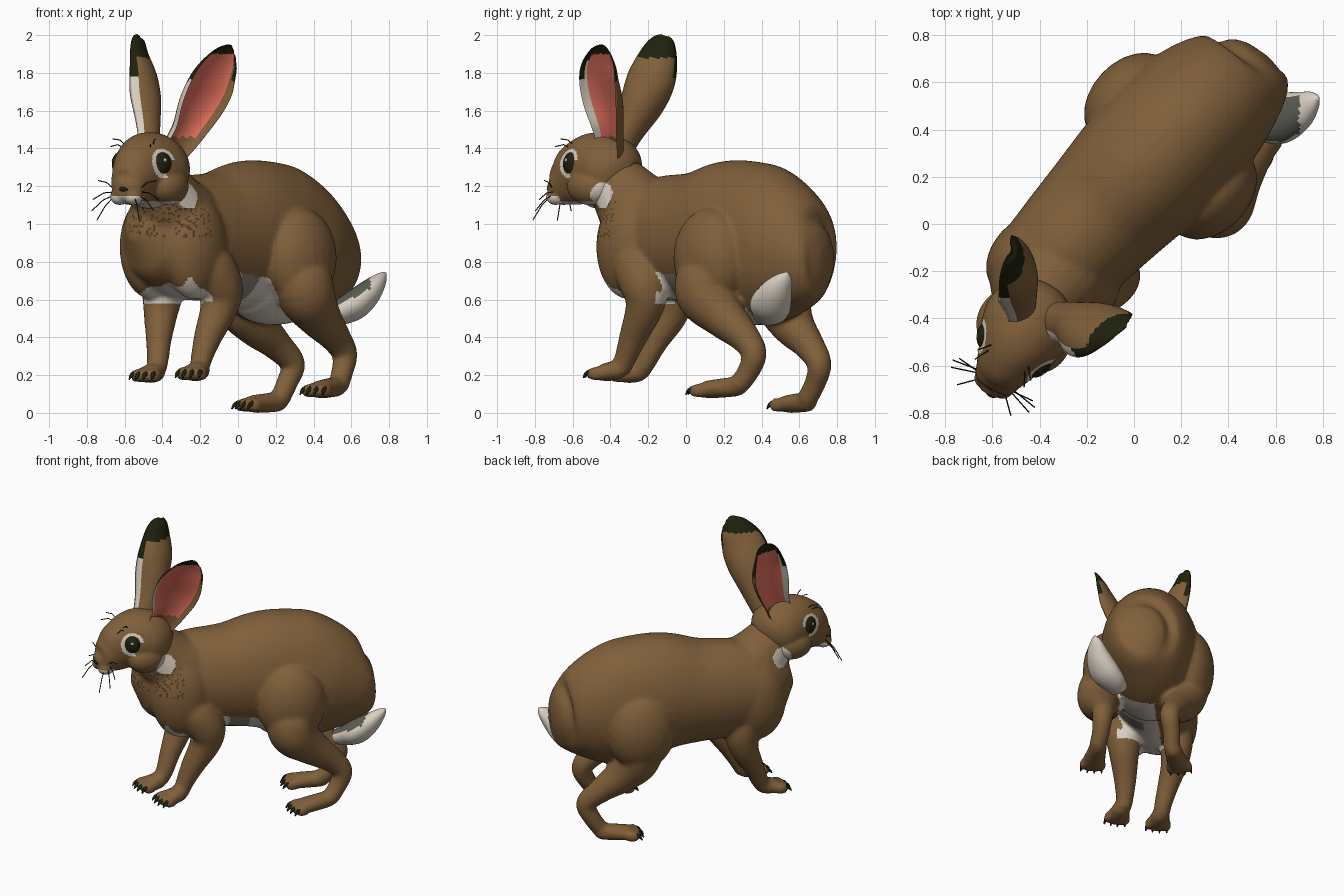
import bpy, bmesh, math, random
from mathutils import Vector, Matrix

random.seed(4)
if "Cube" in bpy.data.objects:
    bpy.data.objects.remove(bpy.data.objects["Cube"])


def material(name, r, g, b):
    m = bpy.data.materials.new(name)
    m.use_nodes = True
    m.diffuse_color = (r, g, b, 1)
    m.node_tree.nodes["Principled BSDF"].inputs["Base Color"].default_value = (r, g, b, 1)
    return m


BROWN = material("brown fur", .215, .115, .042)
FLECK = material("dark brown fur", .085, .045, .016)
WHITE = material("cream fur", .70, .63, .54)
GREY = material("grey fur", .25, .23, .19)
DUSK = material("dark grey fur", .10, .105, .085)
BLACK = material("dark claw", .014, .015, .004)
PINK = material("ear pink", .9, .19, .13)

# Body and head axes: the animal stands diagonally
BACK, SIDE = Vector((.685, .728, 0)), Vector((.728, -.685, 0))
FACE, CHEEK = Vector((-.5, -.866, 0)), Vector((.866, -.5, 0))
UP = Vector((0, 0, 1))


def head_at(u, v, z):
    return Vector((-.47, -.46, z)) + FACE * u + CHEEK * v


def spline(rows, steps):
    out = []
    for i in range(len(rows) - 1):
        quad = (rows[max(i - 1, 0)], rows[i], rows[i + 1], rows[min(i + 2, len(rows) - 1)])
        for k in range(steps):
            t = k / steps
            out.append([.5 * (2 * b + (c - a) * t + (2 * a - 5 * b + 4 * c - d) * t * t
                              + (3 * b - a - 3 * c + d) * t ** 3) for a, b, c, d in zip(*quad)])
    return out + [list(rows[-1])]


# Sweep of elliptical rings: rows are x, y, z, radius along axis, other radius
def loft(bm, rows, axis, n=32, steps=6, front=1):
    rows = spline(rows, steps)
    pts = [Vector(r[:3]) for r in rows]
    rings = []
    for i, r in enumerate(rows):
        t = (pts[min(i + 1, len(pts) - 1)] - pts[max(i - 1, 0)]).normalized()
        a = (axis - t * axis.dot(t)).normalized()
        b = t.cross(a)
        ring = []
        for k in range(n):
            c, s = math.cos(2 * math.pi * k / n), math.sin(2 * math.pi * k / n)
            ring.append(bm.verts.new(pts[i] + a * (c * max(r[3], .004) * (front if c > 0 else 1))
                                     + b * (s * max(r[4], .004))))
        rings.append(ring)
    for p, q in zip(rings, rings[1:]):
        for k in range(n):
            bm.faces.new((p[k], p[(k + 1) % n], q[(k + 1) % n], q[k]))
    bm.faces.new(rings[0])
    bm.faces.new(rings[-1])


def tube(bm, rows, axis=SIDE):
    loft(bm, [(x, y, z, r, r) for x, y, z, r in rows], axis, 20)


def ball(bm, centre, radii, x_axis=FACE):
    x = x_axis.normalized()
    rot = Matrix((x, UP.cross(x), UP)).transposed().to_4x4()
    bmesh.ops.create_uvsphere(bm, u_segments=24, v_segments=16, radius=1,
                              matrix=Matrix.Translation(centre) @ rot @ Matrix.Diagonal((*radii, 1)))


def paint(mesh, mats, rule):
    mesh.materials.clear()
    for m in mats:
        mesh.materials.append(m)
    for p in mesh.polygons:
        p.use_smooth = True
        p.material_index = rule(p)


# Turn a bmesh into an object; a voxel size fuses its pieces into one skin
def finish(name, bm, mats, rule=lambda p: 0, voxel=0):
    bmesh.ops.recalc_face_normals(bm, faces=bm.faces)
    mesh = bpy.data.meshes.new(name)
    bm.to_mesh(mesh)
    bm.free()
    ob = bpy.data.objects.new(name, mesh)
    bpy.context.scene.collection.objects.link(ob)
    if voxel:
        remesh = ob.modifiers.new("fuse", 'REMESH')
        remesh.mode = 'VOXEL'
        remesh.voxel_size = voxel
        ob.modifiers.new("relax", 'SMOOTH').iterations = 9
        bpy.context.view_layer.update()
        ob.data = bpy.data.meshes.new_from_object(ob.evaluated_get(bpy.context.evaluated_depsgraph_get()))
        ob.modifiers.clear()
    paint(ob.data, mats, rule)


# Torso, neck, shoulders, thighs and legs
skin = bmesh.new()
torso = [(.9, -.12, .82, .05, .06), (.87, -.115, .82, .135, .165), (.79, -.1, .82, .22, .27),
         (.62, -.115, .85, .29, .375), (.42, -.13, .89, .315, .43), (.2, -.13, .94, .31, .4),
         (-.05, -.13, .93, .285, .345), (-.3, -.13, .93, .26, .325), (-.46, -.13, .95, .235, .28),
         (-.57, -.13, .98, .17, .2), (-.66, -.13, 1, .06, .08)]
loft(skin, [(*(BACK * s + SIDE * t + UP * z), w, h) for s, t, z, w, h in torso], SIDE, 40)
tube(skin, [(-.28, -.15, 1.0, .22), (-.35, -.25, 1.07, .215), (-.4, -.33, 1.17, .18), (-.44, -.4, 1.28, .14)])
for x, y in ((-.23, -.3), (-.455, -.13)):
    ball(skin, (x, y, .88), (.2, .145, .28), BACK)
for x, y, z in ((.33, .13, .82), (-.02, .53, .79)):
    ball(skin, (x, y, z), (.225, .16, .265), BACK)
legs = [
    [(-.2, -.29, .92, .06), (-.16, -.265, .8, .125), (-.1, -.22, .67, .128), (-.1, -.22, .56, .102),
     (-.16, -.28, .4, .075), (-.195, -.325, .28, .057), (-.205, -.35, .22, .052)],
    [(-.43, -.13, .9, .06), (-.42, -.1, .79, .11), (-.4, -.06, .65, .112), (-.41, -.08, .52, .09),
     (-.42, -.16, .38, .068), (-.425, -.215, .27, .057), (-.44, -.25, .21, .052)],
    [(.33, .12, .88, .06), (.34, .11, .75, .145), (.36, .1, .63, .155), (.43, .2, .51, .118),
     (.515, .31, .4, .083), (.565, .36, .31, .068), (.55, .325, .21, .058), (.53, .27, .14, .056)],
    [(-.02, .52, .85, .06), (-.01, .52, .7, .14), (.02, .52, .57, .145), (.1, .57, .46, .115),
     (.205, .65, .36, .083), (.29, .705, .26, .066), (.26, .685, .16, .057), (.22, .64, .07, .055)]]
for rows in legs:
    tube(skin, rows)

# Paws with four toes and claws each
claws = bmesh.new()
paws = [((-.195, -.35, .228), (-.235, -.44, .213)), ((-.43, -.24, .218), (-.475, -.32, .203)),
        ((.53, .28, .14), (.43, .105, .123)), ((.22, .65, .058), (.075, .535, .047))]
for heel, toe in paws:
    heel, toe = Vector(heel), Vector(toe)
    ahead = (toe - heel)
    ahead.z = 0
    ahead.normalize()
    across = ahead.cross(UP)
    loft(skin, [(*(heel - ahead * .04), .02, .02), (*heel, .052, .05),
                (*((heel + toe) / 2), .064, .052), (*toe, .074, .045), (*(toe + ahead * .03), .05, .025)], across, 20)
    for k in (-1.5, -.5, .5, 1.5):
        root = toe + across * k * .04 + ahead * (.04 - .012 * abs(k))
        ball(skin, root - UP * .006, (.048, .025, .038), ahead)
        tip = root + ahead * .062 + across * k * .006 - UP * .026
        tube(claws, [(*(root + ahead * .022 + UP * .006), .014),
                     (*((root + tip) / 2 + ahead * .014 + UP * .008), .011), (*tip, .003)], across)
finish("claws", claws, [BLACK])

JAWS = [head_at(-.12, v * .165, 1.15) for v in (-1, 1)]


# Pale belly with a grey patch, pale throat sides, flecked chest
def coat(p):
    c = p.center
    s, t = c.dot(BACK), c.dot(SIDE) + .13
    if min((c - j).length for j in JAWS) < .07:
        return 1
    low = .575 if s < -.05 else .45
    side = -.17 if s < -.25 else -.03
    if p.normal.z < -.06 and -.5 < s < .5 and side < t < .25 and low < c.z < .73 - .13 * s:
        return 2 if t > .07 and -.07 < s < .06 and c.z > .585 else 1
    flecked = s < -.38 and .93 < c.z < 1.12 and t > -.05
    return 3 if flecked and random.random() < .2 else 0


finish("body", skin, [BROWN, WHITE, GREY, FLECK], coat, .013)

# Head with pale muzzle, chin, jaw and eye surrounds
EYES = [head_at(.09, v * .122, 1.318) for v in (-1, 1)]


def face_colour(p):
    c = p.center
    u = (c - head_at(0, 0, c.z)).dot(FACE)
    if min((c - e).length for e in EYES) < .08 and (u > .085 or c.z > 1.335):
        return 1
    jaw = min((c - j).length for j in JAWS) < .07
    return int(jaw or (c.z < 1.12 and p.normal.z < -.4) or (u > .2 and c.z < 1.15))


head = bmesh.new()
sections = [(-.22, 1.27, .07, .07), (-.16, 1.28, .155, .15), (-.06, 1.285, .195, .195), (.04, 1.28, .178, .2),
            (.12, 1.26, .14, .175), (.19, 1.22, .11, .135), (.25, 1.19, .086, .09), (.3, 1.185, .035, .04)]
loft(head, [(*head_at(u, 0, z), w, h) for u, z, w, h in sections], CHEEK, 64, 10)
for v in (-1, 1):
    ball(head, head_at(-.01, v * .115, 1.2), (.13, .095, .1))
    ball(head, head_at(.24, v * .042, 1.145), (.055, .05, .045))
finish("head", head, [BROWN, WHITE], face_colour, .008)

nose = bmesh.new()
ball(nose, head_at(.287, .012, 1.185), (.02, .03, .016))
finish("nose", nose, [BLACK])
eyes, glints = bmesh.new(), bmesh.new()
for v, eye in zip((-1, 1), EYES):
    out = (FACE * .45 + CHEEK * v * .89)
    ball(eyes, eye + out * .006, (.041, .06, .063), out)
    ball(glints, eye + out * .043 + UP * .02, (.005, .01, .01), out)
finish("eyes", eyes, [BLACK])
finish("eye_glints", glints, [WHITE])

# Deeply cupped ears: dark tips, pink lining, one pale rim
N = 48


def ear(name, rows, opening, dark_z, pale_side):
    def rule(p):
        a = 2 * math.pi * (p.index % N + .5) / N
        inside, across, z = math.cos(a) > 0, math.sin(a), p.center.z
        if inside and abs(across) < .87 and 1.46 < z < dark_z + .04:
            return 2
        if z > dark_z or (abs(across) > .93 and z > dark_z - .1):
            return 1
        return 3 if z > 1.44 and across * pale_side > (.5 if inside else .9) else 0
    bm = bmesh.new()
    loft(bm, rows, Vector(opening), N, 8, front=-.7)
    finish(name, bm, [BROWN, BLACK, PINK, WHITE], rule)


ear("left_ear", [(-.35, -.41, 1.35, .08, .08), (-.255, -.435, 1.48, .11, .1), (-.185, -.46, 1.62, .12, .14),
                 (-.125, -.47, 1.75, .1, .145), (-.07, -.45, 1.86, .06, .105), (-.04, -.432, 1.915, .025, .055),
                 (-.025, -.425, 1.93, .008, .015)],
    (.53, -.75, -.37), 1.86, -1)
ear("right_ear", [(-.5, -.38, 1.36, .08, .08), (-.515, -.31, 1.49, .105, .09), (-.54, -.23, 1.64, .135, .12),
                  (-.54, -.18, 1.77, .115, .13), (-.545, -.14, 1.9, .07, .1), (-.54, -.115, 1.975, .045, .06),
                  (-.53, -.11, 2, .012, .02)],
    (-.95, .2, -.2), 1.88, 1)

# Tail, grey on top near its root
tail = bmesh.new()
loft(tail, [(.48, .42, .51, .07, .05), (.56, .44, .54, .1, .07), (.63, .45, .58, .108, .078),
            (.7, .48, .645, .085, .065), (.755, .52, .71, .045, .035), (.78, .535, .742, .008, .008)],
     Vector((-.2, 1, -.3)))
finish("tail", tail, [WHITE, DUSK], lambda p: int(p.normal.z > .5 and p.center.x < .7))

# Whiskers and brow hairs
curve = bpy.data.curves.new("whiskers", 'CURVE')
curve.dimensions = '3D'
curve.bevel_depth = .0028
curve.materials.append(BLACK)
hairs = [((.24, .07, 1.155), (.28, .19, 1.07)), ((.23, .075, 1.17), (.25, .2, 1.13)),
         ((.24, .07, 1.18), (.23, .18, 1.23)), ((.26, .06, 1.15), (.33, .13, 1.02)),
         ((.12, .08, 1.4), (.2, .12, 1.41)), ((.1, .08, 1.41), (.16, .13, 1.45))]
for start, end in hairs:
    for v in (-1, 1):
        a, b = (head_at(u, v * w, z) for u, w, z in (start, end))
        sp = curve.splines.new('POLY')
        sp.points.add(2)
        for pt, co in zip(sp.points, (a, (a + b) / 2 + UP * .015, b)):
            pt.co = (*co, 1)
bpy.context.scene.collection.objects.link(bpy.data.objects.new("whiskers", curve))
